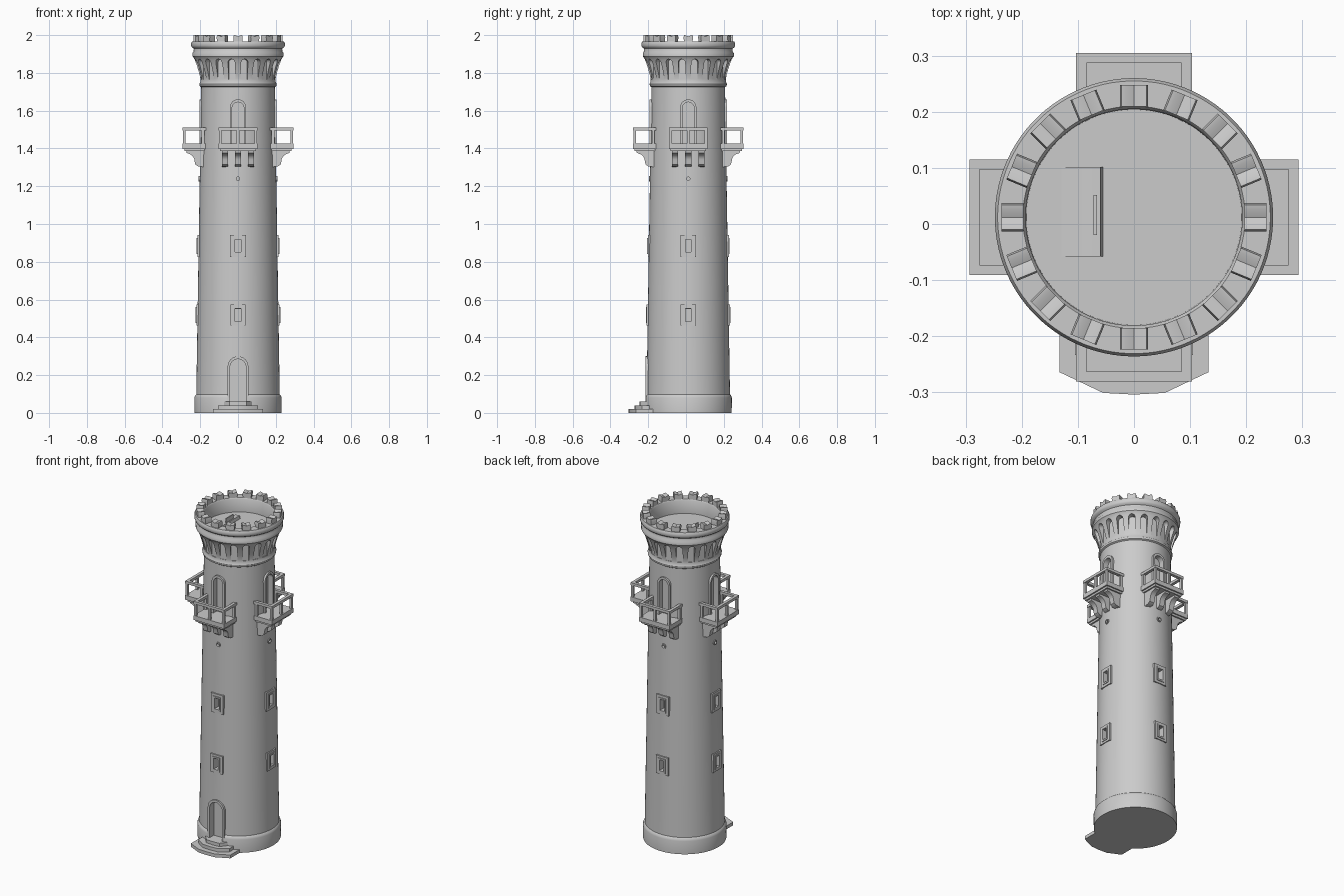
import bpy, bmesh, math
from mathutils import Matrix, Vector

if "Cube" in bpy.data.objects:
    bpy.data.objects.remove(bpy.data.objects["Cube"])

CY = 0.012                       # tower axis sits slightly behind the origin
QUARTERS = [i * math.pi / 2 for i in range(4)]


def wall(z):                     # tapered wall radius at height z
    return 0.221 + (0.195 - 0.221) * (z - 0.1) / 1.63


def finish(name, bm):
    bmesh.ops.recalc_face_normals(bm, faces=bm.faces)
    me = bpy.data.meshes.new(name)
    bm.to_mesh(me)
    bm.free()
    ob = bpy.data.objects.new(name, me)
    ob.location.y = CY
    bpy.context.collection.objects.link(ob)
    return ob


def place(u, d, z, a):           # u sideways, d outward from axis, a turn about z
    return Matrix.Rotation(a, 3, 'Z') @ Vector((u, -d, z))


def prism(bm, pts, d0, d1, a=0.0):
    """Outline of (u, z) points extruded outward from d0 to d1."""
    A = [bm.verts.new(place(u, d0, z, a)) for u, z in pts]
    B = [bm.verts.new(place(u, d1, z, a)) for u, z in pts]
    n = len(pts)
    bm.faces.new(A)
    bm.faces.new(B[::-1])
    for i in range(n):
        bm.faces.new((A[i], B[i], B[(i + 1) % n], A[(i + 1) % n]))


def side_prism(bm, pts, u0, u1, a=0.0):
    """Side outline of (d, z) points extruded sideways from u0 to u1."""
    A = [bm.verts.new(place(u0, d, z, a)) for d, z in pts]
    B = [bm.verts.new(place(u1, d, z, a)) for d, z in pts]
    n = len(pts)
    bm.faces.new(A)
    bm.faces.new(B[::-1])
    for i in range(n):
        bm.faces.new((A[i], B[i], B[(i + 1) % n], A[(i + 1) % n]))


def box(bm, u0, u1, d0, d1, z0, z1, a=0.0):
    prism(bm, rect(u0, u1, z0, z1), d0, d1, a)


def frame(bm, outer, inner, d0, d1, a):
    n = len(outer)
    rings = [[bm.verts.new(place(u, d, z, a)) for u, z in p]
             for p, d in ((outer, d0), (outer, d1), (inner, d1), (inner, d0))]
    for k in range(4):
        P, Q = rings[k], rings[(k + 1) % 4]
        for i in range(n):
            j = (i + 1) % n
            bm.faces.new((P[i], P[j], Q[j], Q[i]))


def rect(u0, u1, z0, z1):
    return [(u0, z0), (u1, z0), (u1, z1), (u0, z1)]


def arch(w, z0, top, n=12):      # half width, sill, crown
    zc = top - w
    return [(-w, z0), (w, z0)] + [(w * math.cos(math.pi * i / n), zc + w * math.sin(math.pi * i / n))
                                  for i in range(n + 1)]


def disc(r, zc, n=16):
    return [(r * math.cos(2 * math.pi * i / n), zc + r * math.sin(2 * math.pi * i / n)) for i in range(n)]


# Tower: one lathed solid with base, shaft, flared crown and sunken roof
profile = [(0, 0), (0.23, 0), (0.231, 0.08), (0.227, 0.092), (0.221, 0.098), (wall(0.7), 0.7),
           (wall(1.2), 1.2), (0.195, 1.725), (0.203, 1.73), (0.205, 1.742), (0.2, 1.752),
           (0.199, 1.77), (0.206, 1.80), (0.218, 1.84), (0.229, 1.87), (0.236, 1.882), (0.241, 1.888),
           (0.241, 1.905), (0.235, 1.914), (0.234, 1.928), (0.245, 1.936), (0.248, 1.944), (0.248, 1.958),
           (0.243, 1.967), (0.198, 1.967), (0.193, 1.96), (0.192, 1.882), (0, 1.882)]
SEG = 96
bm = bmesh.new()
rings = []
for r, z in profile:
    if r == 0:
        rings.append([bm.verts.new((0, 0, z))] * SEG)
    else:
        rings.append([bm.verts.new((r * math.cos(2 * math.pi * (i + .5) / SEG),
                                    r * math.sin(2 * math.pi * (i + .5) / SEG), z)) for i in range(SEG)])
for P, Q in zip(rings, rings[1:]):
    for i in range(SEG):
        j = (i + 1) % SEG
        bm.faces.new(list(dict.fromkeys((P[i], P[j], Q[j], Q[i]))))
tower = finish("tower", bm)

# Cutters: doorways, window slots, drain holes and crown arcade niches
DOOR, EXIT = arch(0.042, 0.06, 0.285), arch(0.031, 1.42, 1.645)
bm = bmesh.new()
prism(bm, DOOR, 0.185, 0.3)
for a in QUARTERS:
    prism(bm, EXIT, 0.172, 0.3, a)
    prism(bm, rect(-.015, .015, 0.485, 0.55), 0.185, 0.3, a)
    prism(bm, rect(-.015, .015, 0.85, 0.918), 0.18, 0.3, a)
    prism(bm, disc(0.009, 1.24), 0.18, 0.3, a)
for i in range(20):
    prism(bm, arch(0.0185, 1.765, 1.873, 8), 0.196, 0.3, 2 * math.pi * (i + .5) / 20)
cutter = finish("opening_cutter", bm)
cutter.hide_render = True
mod = tower.modifiers.new("openings", 'BOOLEAN')
mod.operation = 'DIFFERENCE'
mod.solver = 'EXACT'
mod.object = cutter
bpy.context.view_layer.update()
bpy.context.view_layer.objects.active = tower
bpy.ops.object.modifier_apply(modifier=mod.name)
bpy.data.objects.remove(cutter)

# Surrounds of the entrance, upper doorways, windows and drain holes
bm = bmesh.new()
frame(bm, arch(0.055, 0.05, 0.30), DOOR, 0.195, wall(.2) + .006, 0)
finish("entrance_surround", bm)
bm = bmesh.new()
for a in QUARTERS:
    frame(bm, arch(0.043, 1.41, 1.66), EXIT, 0.178, wall(1.55) + .007, a)
finish("upper_door_surrounds", bm)
bm = bmesh.new()
for a in QUARTERS:
    for zc, w, h in ((0.518, 0.04, 0.055), (0.884, 0.042, 0.058)):
        frame(bm, rect(-w, w, zc - h, zc + h), rect(-.015, .015, zc - .033, zc + .034),
              wall(zc) - .015, wall(zc) + .006, a)
        frame(bm, rect(-.024, .024, zc - .043, zc + .043), rect(-.015, .015, zc - .033, zc + .034),
              wall(zc) - .015, wall(zc) + .01, a)
finish("window_surrounds", bm)
bm = bmesh.new()
for a in QUARTERS:
    frame(bm, disc(0.015, 1.24), disc(0.009, 1.24), 0.19, wall(1.24) + .005, a)
finish("drain_rims", bm)

# Balconies: slab, curved brackets, posts and rails on all four sides
slabs, brackets, rails = bmesh.new(), bmesh.new(), bmesh.new()
curve = [(0.27 - 0.06 * math.sin(t), 1.325 + 0.06 * math.cos(t)) for t in (0.0,)]
bracket = [(0.18, 1.39), (0.275, 1.39), (0.272, 1.376)] + \
          [(0.272 - 0.042 * math.sin(i * math.pi / 12), 1.332 + 0.042 * math.cos(i * math.pi / 12))
           for i in range(1, 7)] + [(0.226, 1.315), (0.212, 1.305), (0.18, 1.302)]
for a in QUARTERS:
    box(slabs, -.103, .103, 0.165, 0.293, 1.398, 1.425, a)
    box(slabs, -.095, .095, 0.165, 0.284, 1.386, 1.398, a)
    for u in (-.07, 0, .07):
        side_prism(brackets, bracket, u - .016, u + .016, a)
    t = 0.007
    for u, d in ((-.094, .284), (0, .284), (.094, .284), (-.094, .185), (.094, .185)):
        box(rails, u - t, u + t, d - t, d + t, 1.42, 1.50, a)
    box(rails, -.103, .103, 0.275, 0.293, 1.496, 1.512, a)
    for u in (-.094, .094):
        box(rails, u - .009, u + .009, 0.165, 0.275, 1.496, 1.512, a)
for name, b in (("balcony_slabs", slabs), ("balcony_brackets", brackets), ("balcony_railings", rails)):
    finish(name, b)

# Merlons: sixteen flared blocks with a dipped top
bm = bmesh.new()
tooth = [(-.022, 1.955), (.022, 1.955), (.025, 1.99), (.022, 2.0), (.014, 1.999),
         (0, 1.993), (-.014, 1.999), (-.022, 2.0), (-.025, 1.99)]
for i in range(16):
    prism(bm, tooth, 0.197, 0.236, 2 * math.pi * i / 16)
finish("merlons", bm)

# Roof hatch: low sloped housing with an upright lip
bm = bmesh.new()
prism(bm, [(-.135, 1.88), (-.055, 1.88), (-.06, 1.90), (-.085, 1.898)], -.09, .07)
box(bm, -.072, -.066, -.04, .032, 1.88, 1.925)
finish("roof_hatch", bm)

# Entrance steps: three stacked half-octagon treads
bm = bmesh.new()
for k, (w, c, d) in enumerate(((.133, .055, .316), (.105, .05, .285), (.075, .045, .258))):
    outline = [(-w, .12), (-w, d - .04), (-c, d - .003), (0, d), (c, d - .003), (w, d - .04), (w, .12)]
    low = [bm.verts.new((u, -y, 0)) for u, y in outline]
    top = [bm.verts.new((u, -y, 0.02 * (k + 1))) for u, y in outline]
    bm.faces.new(low)
    bm.faces.new(top[::-1])
    for i in range(7):
        j = (i + 1) % 7
        bm.faces.new((low[i], top[i], top[j], low[j]))
finish("entrance_steps", bm)

# Smooth shading with crisp edges
for ob in bpy.context.scene.objects:
    ob.select_set(True)
bpy.context.view_layer.objects.active = tower
bpy.ops.object.shade_smooth_by_angle(angle=math.radians(35))
